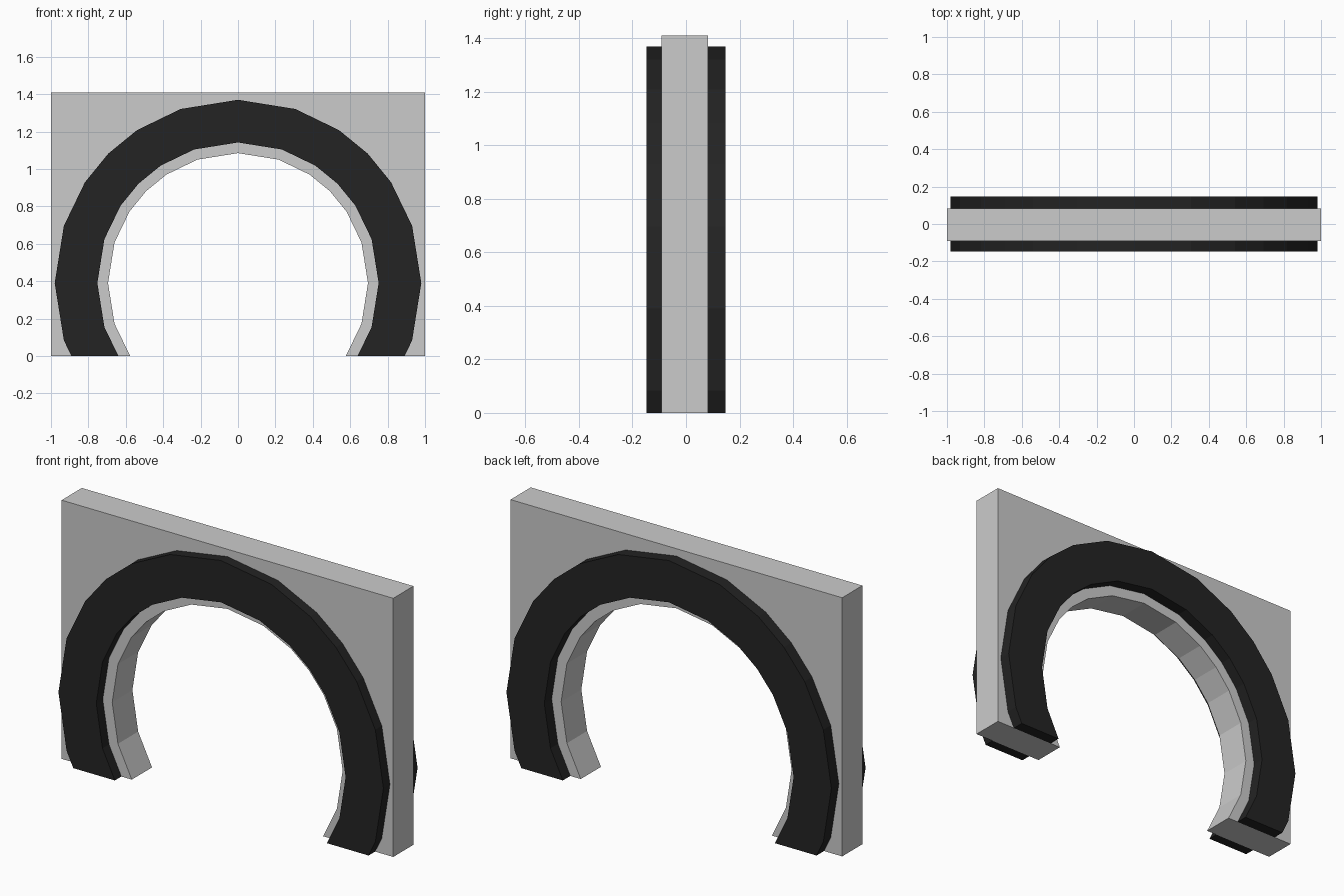
import bpy, bmesh, math

if "Cube" in bpy.data.objects:
    bpy.data.objects.remove(bpy.data.objects["Cube"])

CENTRE_Z = 0.39
ANGLES = [-33.4, -18.2, 0, 18.2, 33.4, 45, 56.6, 71.8, 90]


def material(name, rgb):
    m = bpy.data.materials.new(name)
    m.diffuse_color = (*rgb, 1)
    m.use_nodes = True
    m.node_tree.nodes["Principled BSDF"].inputs["Base Color"].default_value = m.diffuse_color
    return m


def arc(radius):
    """Horseshoe arc from right foot to left foot, trimmed at the ground."""
    half = [(radius * math.cos(math.radians(a)),
             CENTRE_Z + radius * math.sin(math.radians(a))) for a in ANGLES]
    (x0, z0), (x1, z1) = half[0], half[1]
    half[0] = (x1 + (x0 - x1) * z1 / (z1 - z0), 0)
    return half + [(-x, z) for x, z in reversed(half[:-1])]


def extrude_profile(name, points, y0, y1, mat):
    bm = bmesh.new()
    face = bm.faces.new([bm.verts.new((x, y0, z)) for x, z in points])
    ext = bmesh.ops.extrude_face_region(bm, geom=[face], use_keep_orig=True)
    for v in ext["geom"]:
        if isinstance(v, bmesh.types.BMVert):
            v.co.y = y1
    bmesh.ops.recalc_face_normals(bm, faces=bm.faces)
    bmesh.ops.triangulate(bm, faces=[f for f in bm.faces if len(f.verts) > 4])
    mesh = bpy.data.meshes.new(name)
    bm.to_mesh(mesh)
    bm.free()
    mesh.materials.append(mat)
    obj = bpy.data.objects.new(name, mesh)
    bpy.context.collection.objects.link(obj)


stone = material("light grey stone", (0.6, 0.6, 0.6))
black = material("black trim", (0.017, 0.017, 0.017))

# Wall panel with horseshoe opening
Y_FRONT, Y_BACK = -0.091, 0.083
extrude_profile("wall", [(-1, 0), (-1, 1.41), (1, 1.41), (1, 0)] + arc(0.695),
                Y_FRONT, Y_BACK, stone)

# Raised arch bands on both faces of the wall
band = arc(0.98) + arc(0.752)[::-1]
extrude_profile("front_band", band, -0.147, Y_FRONT, black)
extrude_profile("back_band", band, Y_BACK, 0.147, black)
